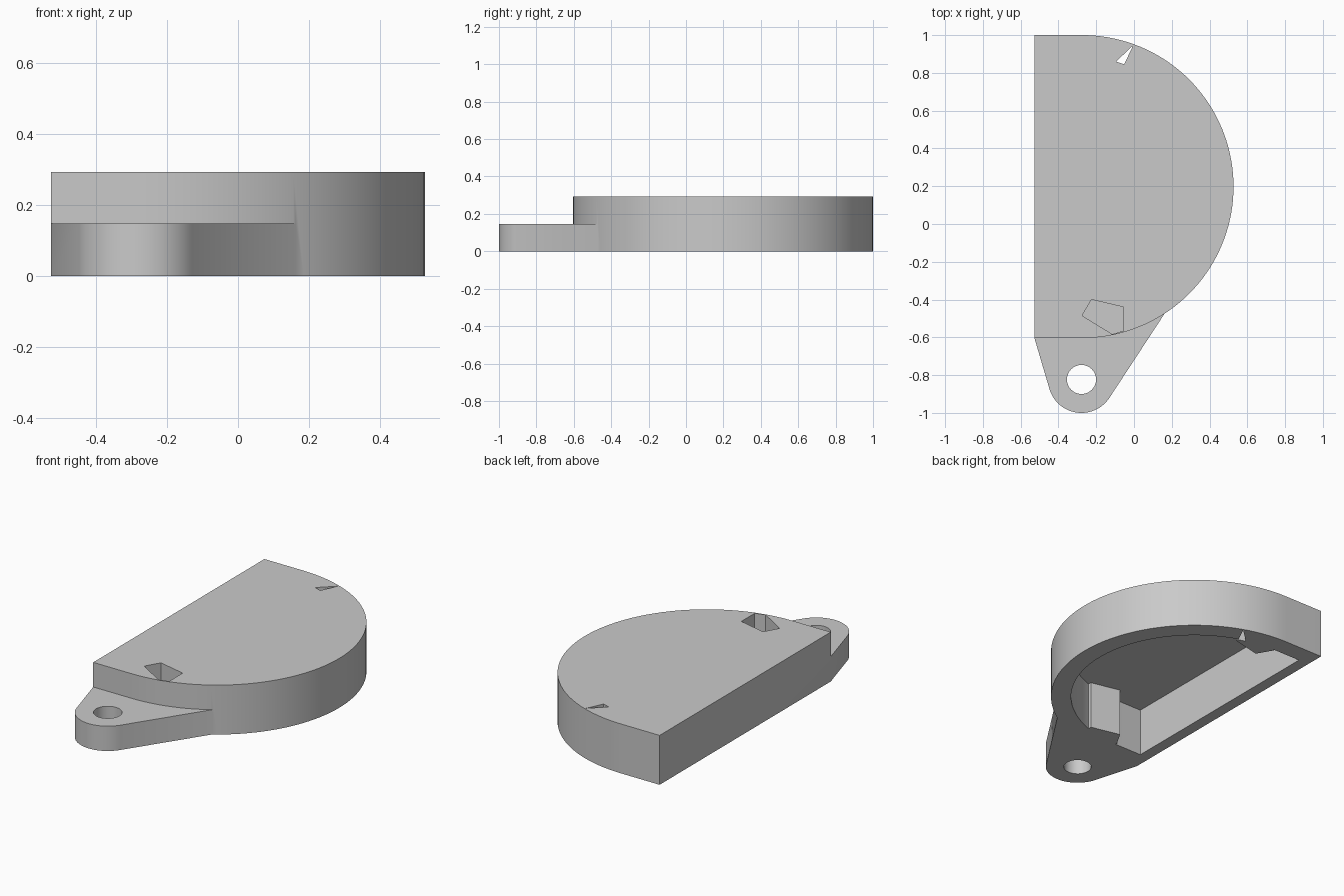
import bpy
import bmesh
from math import cos, sin, radians

cube = bpy.data.objects.get("Cube")
if cube:
    bpy.data.objects.remove(cube, do_unlink=True)

HEIGHT = 0.293
TAB_HEIGHT = 0.147
CEILING = 0.287
CENTRE = (-0.275, 0.198)
TAB_CENTRE = (-0.278, -0.823)

grey = bpy.data.materials.new("plain grey")
grey.use_nodes = True
colour = (0.59, 0.59, 0.59, 1)
grey.diffuse_color = colour
grey.node_tree.nodes["Principled BSDF"].inputs["Base Color"].default_value = colour


def arc(centre, radius, start, end, steps):
    """Points along an arc, angles in degrees."""
    angles = [radians(start + (end - start) * i / steps) for i in range(steps + 1)]
    return [(centre[0] + radius * cos(a), centre[1] + radius * sin(a)) for a in angles]


def prism(name, outline, bottom, top):
    """Extrude an outline between two heights."""
    bm = bmesh.new()
    base = bm.faces.new([bm.verts.new((x, y, bottom)) for x, y in outline])
    grown = bmesh.ops.extrude_face_region(bm, geom=[base])["geom"]
    for v in grown:
        if isinstance(v, bmesh.types.BMVert):
            v.co.z = top
    bmesh.ops.recalc_face_normals(bm, faces=bm.faces)
    mesh = bpy.data.meshes.new(name)
    bm.to_mesh(mesh)
    bm.free()
    mesh.materials.append(grey)
    obj = bpy.data.objects.new(name, mesh)
    bpy.context.collection.objects.link(obj)
    return obj


def combine(target, tool, operation):
    """Apply a boolean and discard its tool."""
    mod = target.modifiers.new(tool.name, 'BOOLEAN')
    mod.operation = operation
    mod.solver = 'EXACT'
    mod.object = tool
    bpy.context.view_layer.objects.active = target
    bpy.ops.object.modifier_apply(modifier=mod.name)
    bpy.data.objects.remove(tool, do_unlink=True)


def d_shape(radius, flat_x):
    low, high = CENTRE[1] - radius, CENTRE[1] + radius
    return [(flat_x, low)] + arc(CENTRE, radius, -90, 90, 72) + [(flat_x, high)]


# Half-round shell, hollow underneath
housing = prism("housing", d_shape(0.802, -0.527), 0, HEIGHT)
combine(housing, prism("cavity", d_shape(0.69, -0.459), -0.1, CEILING), 'DIFFERENCE')

# Five-sided posts against the rim at both ends
post = [(-0.282, -0.487), (-0.20, -0.54), (-0.049, -0.53), (-0.049, -0.434), (-0.228, -0.393)]
mirrored = [(x, 2 * CENTRE[1] - y) for x, y in post]
for name, outline in (("front_post", post), ("back_post", mirrored)):
    combine(housing, prism(name, outline, 0, CEILING + 0.003), 'UNION')

# Low mounting tab with a rounded end
tab = [(-0.5, -0.54), (-0.527, -0.604)] + arc(TAB_CENTRE, 0.177, 197, 326.5, 32)
tab += [(0.163, -0.473), (0.13, -0.45)]
combine(housing, prism("mounting_tab", tab, 0, TAB_HEIGHT), 'UNION')
combine(housing, prism("screw_hole", arc(TAB_CENTRE, 0.077, 0, 348.75, 31), -0.1, 0.4), 'DIFFERENCE')

# Deep blind pocket in the front post, slim through notch in the back one
pocket = [(-0.275, -0.485), (-0.115, -0.583), (-0.055, -0.565), (-0.055, -0.44), (-0.225, -0.40)]
combine(housing, prism("pocket", pocket, 0.005, 0.4), 'DIFFERENCE')
notch = [(-0.095, 0.86), (-0.052, 0.845), (-0.005, 0.945)]
combine(housing, prism("notch", notch, -0.1, 0.4), 'DIFFERENCE')

bpy.ops.object.select_all(action='DESELECT')
housing.select_set(True)
bpy.context.view_layer.objects.active = housing
bpy.ops.object.shade_smooth_by_angle(angle=radians(30))
